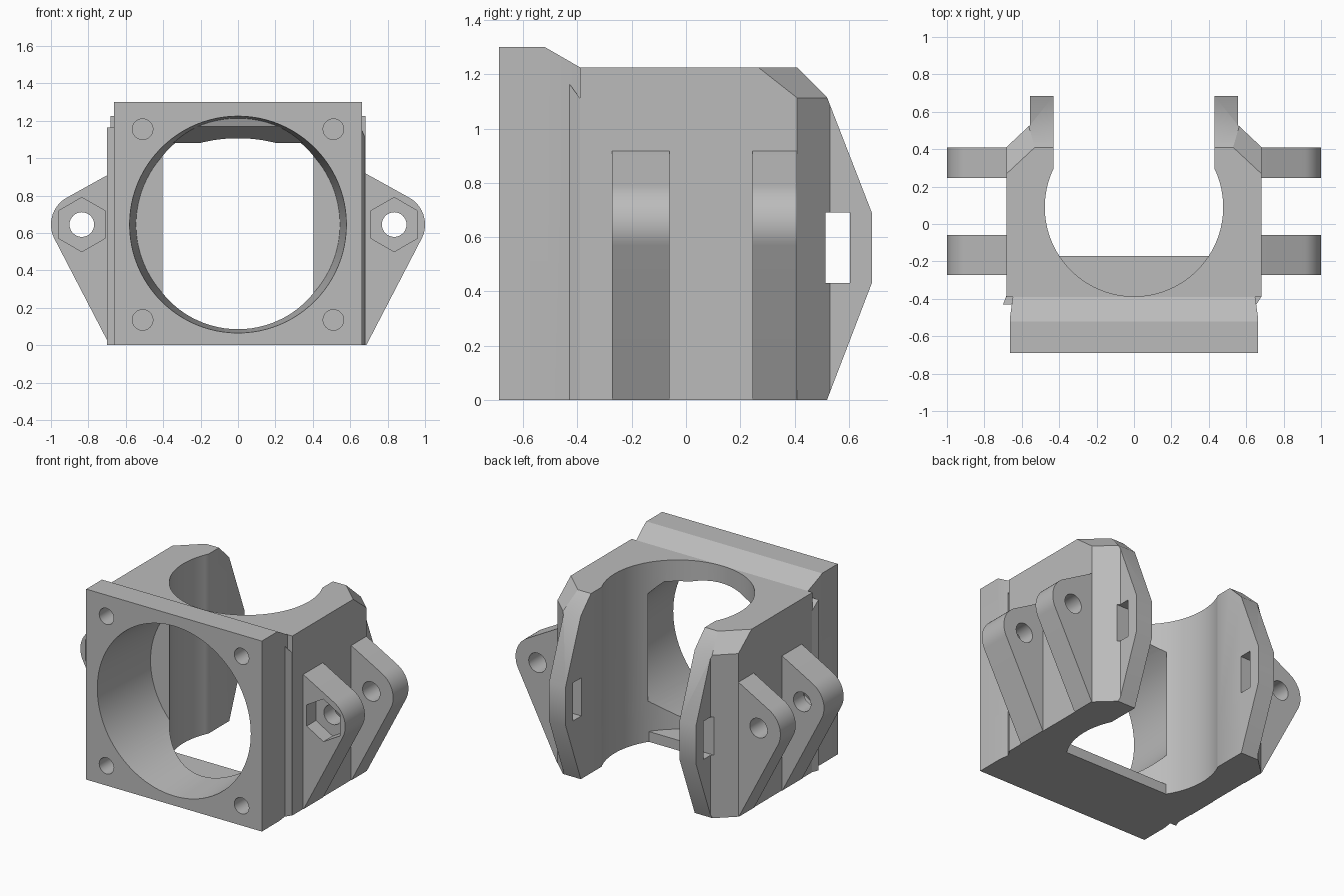
import bpy, bmesh
from math import cos, sin, pi, radians
from mathutils import Matrix, Vector

if "Cube" in bpy.data.objects:
    bpy.data.objects.remove(bpy.data.objects["Cube"])

grey = bpy.data.materials.new("plain grey")
grey.use_nodes = True
grey.diffuse_color = (0.5, 0.5, 0.5, 1)
grey.node_tree.nodes["Principled BSDF"].inputs["Base Color"].default_value = (0.5, 0.5, 0.5, 1)


def finish(bm, name):
    bmesh.ops.recalc_face_normals(bm, faces=bm.faces)
    mesh = bpy.data.meshes.new(name)
    bm.to_mesh(mesh)
    bm.free()
    mesh.materials.append(grey)
    obj = bpy.data.objects.new(name, mesh)
    bpy.context.collection.objects.link(obj)
    return obj


def prism(name, points, axis, lo, hi, clips=()):
    """Extrude a 2D outline along an axis, then trim by planes (point, outward normal)."""
    place = {"x": lambda a, b, t: (t, a, b),
             "y": lambda a, b, t: (a, t, b),
             "z": lambda a, b, t: (a, b, t)}[axis]
    bm = bmesh.new()
    ends = [[bm.verts.new(place(a, b, t)) for a, b in points] for t in (lo, hi)]
    for end in ends:
        bm.faces.new(end)
    n = len(points)
    for i in range(n):
        j = (i + 1) % n
        bm.faces.new((ends[0][i], ends[0][j], ends[1][j], ends[1][i]))
    for co, normal in clips:
        cut = bmesh.ops.bisect_plane(bm, geom=bm.verts[:] + bm.edges[:] + bm.faces[:],
                                     plane_co=co, plane_no=normal, clear_outer=True)
        edges = [e for e in cut["geom_cut"] if isinstance(e, bmesh.types.BMEdge)]
        if edges:
            bmesh.ops.contextual_create(bm, geom=edges)
    return finish(bm, name)


def circle(x, y, r, n=64, start=0.0):
    return [(x + r * cos(start + 2 * pi * i / n), y + r * sin(start + 2 * pi * i / n)) for i in range(n)]


def rect(a0, a1, b0, b1):
    return [(a0, b0), (a1, b0), (a1, b1), (a0, b1)]


def boolean(obj, other, operation="DIFFERENCE"):
    mod = obj.modifiers.new("bool", "BOOLEAN")
    mod.operation, mod.solver, mod.object = operation, "EXACT", other
    bpy.context.view_layer.objects.active = obj
    bpy.ops.object.modifier_apply(modifier=mod.name)
    bpy.data.objects.remove(other)


# Main body: side profile with chamfered top rear corners
back_profile = [(-0.39, 0), (0.52, 0), (0.685, 0.43), (0.685, 0.69),
                (0.52, 1.115), (0.41, 1.225), (-0.39, 1.225)]
corner_clips = []
for s in (-1, 1):
    a, b, c = (Vector((s * x, y, z)) for x, y, z in
               ((0.68, 0.27, 1.225), (0.53, 0.41, 1.225), (0.68, 0.41, 1.115)))
    normal = (b - a).cross(c - a)
    corner_clips.append((a, normal if normal.z > 0 else -normal))
housing = prism("housing", back_profile, "x", -0.683, 0.683, corner_clips)

# Narrow rear flanges with slanted shoulders
for s in (-1, 1):
    side = [(s * x, y) for x, y in ((0.683, 0.41), (0.555, 0.53), (0.555, 0.8), (0.9, 0.8), (0.9, 0.2))]
    boolean(housing, prism("cutter", side, "z", -0.1, 1.4))

# Front mounting plate, slightly tapered at the rear
plate_profile = [(-0.69, 0), (-0.39, 0), (-0.39, 1.225), (-0.52, 1.3), (-0.69, 1.3)]
taper = [((s * 0.663, -0.5, 0), (s * 0.11, 0.015, 0)) for s in (-1, 1)]
boolean(housing, prism("plate", plate_profile, "x", -0.663, 0.663, taper), "UNION")

# Round front duct with a lowered sloping ceiling
duct = bmesh.new()
bmesh.ops.create_cone(duct, cap_ends=True, segments=96, radius1=0.58, radius2=0.545, depth=0.53,
                      matrix=Matrix.Translation((0, -0.43, 0.645)) @ Matrix.Rotation(-pi / 2, 4, "X"))
duct = finish(duct, "duct_cutter")
ceiling = [(-0.8, 0), (0, 0), (0, 1.08), (-0.34, 1.08), (-0.5, 1.17), (-0.55, 1.3), (-0.8, 1.3)]
boolean(duct, prism("ceiling", ceiling, "x", -0.8, 0.8), "INTERSECT")
boolean(housing, duct)

# Upright bore, its floor opening, and the open channel at the rear
bore = circle(0, 0.09, 0.477, 96)
boolean(housing, prism("cutter", bore, "z", 0.07, 1.5))
boolean(housing, prism("cutter", bore, "z", -0.1, 0.3, [((0, -0.17, 0), (0, -1, 0))]))
boolean(housing, prism("cutter", rect(-0.43, 0.43, 0.2, 0.9), "z", -0.1, 1.5))

# Strap slot through both rear flanges
boolean(housing, prism("cutter", rect(0.515, 0.605, 0.43, 0.69), "x", -0.9, 0.9))

# Four screw holes in the plate corners
for x in (-0.51, 0.51):
    for z in (0.135, 1.155):
        boolean(housing, prism("cutter", circle(x, z, 0.055, 32), "y", -0.8, -0.42))

parts = [housing]

# Thin ribs where the plate meets the body
rib_outlines = {"right_rib": [(-0.64, -0.385), (-0.655, -0.43), (-0.70, -0.43), (-0.683, -0.385)],
                "left_rib": [(0.64, -0.385), (0.655, -0.43), (0.683, -0.385)]}
for name, outline in rib_outlines.items():
    parts.append(prism(name, outline, "z", 0, 1.17, [((0, -0.43, 1.165), (0, 0.055, 0.04))]))

# Hinge lugs: rounded tip tangent to the sloping edges, bolt hole, nut pocket in the front pair
tip_x, tip_z, tip_r = 0.835, 0.645, 0.165
for side, s in (("right", -1), ("left", 1)):
    for place, y0, y1 in (("front", -0.272, -0.06), ("rear", 0.245, 0.41)):
        arc = [(s * (tip_x + tip_r * cos(radians(t))), tip_z + tip_r * sin(radians(t)))
               for t in range(-28, 63, 6)]
        outline = [(s * 0.67, 0), (s * 0.686, 0)] + arc + [(s * 0.67, 0.925)]
        lug = prism(f"{side}_{place}_lug", outline, "y", y0, y1)
        boolean(lug, prism("cutter", circle(s * tip_x, tip_z, 0.066, 32), "y", y0 - 0.1, y1 + 0.1))
        if place == "front":
            pocket = circle(s * tip_x, tip_z, 0.145, 6, pi / 2)
            boolean(lug, prism("cutter", pocket, "y", y0 - 0.1, y0 + 0.1))
        parts.append(lug)

# Smooth round surfaces, keep edges sharp
bpy.ops.object.select_all(action="DESELECT")
for part in parts:
    part.select_set(True)
bpy.context.view_layer.objects.active = housing
bpy.ops.object.shade_smooth_by_angle(angle=radians(25))
